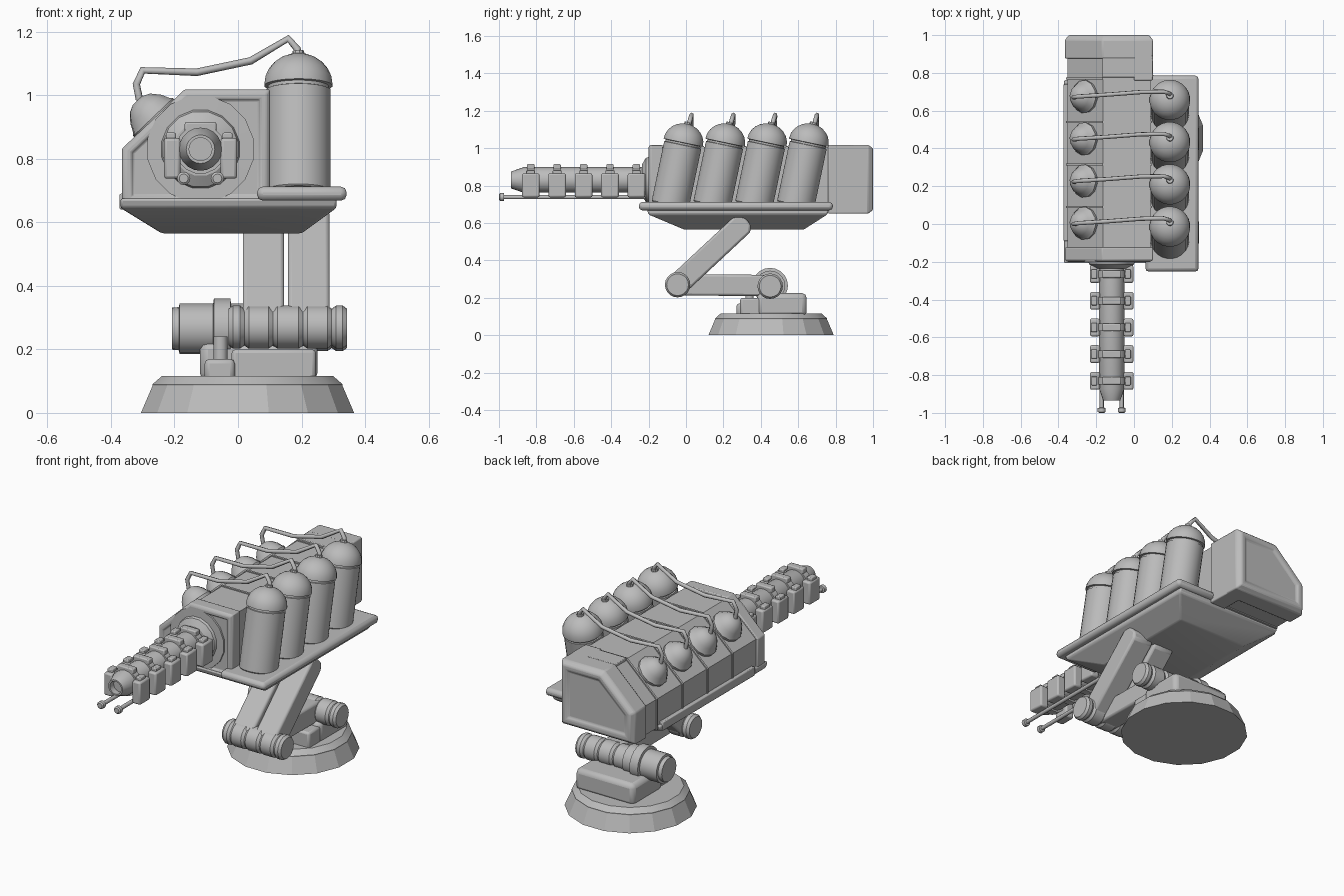
import bpy, bmesh, math
from mathutils import Vector

if "Cube" in bpy.data.objects:
    bpy.data.objects.remove(bpy.data.objects["Cube"])

grey = bpy.data.materials.new("grey metal")
grey.diffuse_color = (0.5, 0.5, 0.5, 1)
grey.use_nodes = True
grey.node_tree.nodes["Principled BSDF"].inputs["Base Color"].default_value = grey.diffuse_color


def finish(name, bm, bevel=0.0, segs=2, angle=35):
    bmesh.ops.recalc_face_normals(bm, faces=bm.faces)
    me = bpy.data.meshes.new(name)
    bm.to_mesh(me)
    bm.free()
    ob = bpy.data.objects.new(name, me)
    bpy.context.collection.objects.link(ob)
    me.materials.append(grey)
    if bevel:
        m = ob.modifiers.new("bevel", 'BEVEL')
        m.width, m.segments, m.limit_method = bevel, segs, 'ANGLE'
    bpy.ops.object.select_all(action='DESELECT')
    ob.select_set(True)
    bpy.context.view_layer.objects.active = ob
    bpy.ops.object.shade_smooth_by_angle(angle=math.radians(angle))
    return ob


def loft(name, rings, **kw):
    """Skin a list of equal-sized point rings and cap both ends."""
    bm = bmesh.new()
    vs = [[bm.verts.new(p) for p in r] for r in rings]
    n = len(vs[0])
    for a, b in zip(vs, vs[1:]):
        for i in range(n):
            bm.faces.new((a[i], a[(i + 1) % n], b[(i + 1) % n], b[i]))
    bm.faces.new(vs[0])
    bm.faces.new(vs[-1])
    return finish(name, bm, **kw)


def box(name, x0, x1, y0, y1, z0, z1, **kw):
    return loft(name, [[(x0, y0, z), (x1, y0, z), (x1, y1, z), (x0, y1, z)] for z in (z0, z1)], **kw)


def turned(name, origin, axis, profile, n=20, **kw):
    """Profile of (distance along axis, radius), turned around the axis."""
    o, a = Vector(origin), Vector(axis).normalized()
    u = a.orthogonal().normalized()
    w = a.cross(u)
    rings = []
    for d, r in profile:
        rings.append([o + a * d + (u * math.cos(t) + w * math.sin(t)) * r
                      for t in (2 * math.pi * (i + .5) / n for i in range(n))])
    return loft(name, rings, **kw)


def prism(name, pts, y0, y1, **kw):
    return loft(name, [[(x, y, z) for x, z in pts] for y in (y0, y1)], **kw)


def pipe(name, pts, r):
    cu = bpy.data.curves.new(name, 'CURVE')
    cu.dimensions, cu.bevel_depth, cu.bevel_resolution, cu.use_fill_caps = '3D', r, 1, True
    sp = cu.splines.new('POLY')
    sp.points.add(len(pts) - 1)
    for p, co in zip(sp.points, pts):
        p.co = (*co, 1)
    cu.materials.append(grey)
    ob = bpy.data.objects.new(name, cu)
    bpy.context.collection.objects.link(ob)


def link_arm(name, x0, x1, a, b, half):
    """Bar in the y-z plane from a to b, with clipped corners at the far end."""
    a, b = Vector(a), Vector(b)
    d = (b - a).normalized()
    s = Vector((-d.y, d.x)) * half
    pts = [a - s, b - s - d * .03, b - s * .5, b + s * .5, b + s - d * .03, a + s]
    return loft(name, [[(x, p.x, p.y) for p in pts] for x in (x0, x1)], bevel=.012)


Z, X, Y = (0, 0, 1), (1, 0, 0), (0, 1, 0)

# Base and shoulder joint
turned("base", (.03, .455, 0), Z, [(0, .342), (.085, .305), (.09, .305), (.116, .275)], n=16, angle=20)
box("shoulder_block", -.12, .25, .38, .645, .1, .225, bevel=.025)
box("shoulder_front_block", -.02, .245, .29, .4, .1, .2, bevel=.012)
box("actuator_block", -.105, -.01, .27, .38, .1, .17, bevel=.015)
turned("actuator_post", (-.055, .34, .12), Z, [(0, .022), (.12, .022)], n=12)
turned("shoulder_motor", (-.208, .45, .265), X,
       [(0, .066), (.022, .068), (.024, .08), (.13, .08), (.132, .095),
        (.184, .095), (.186, .08), (.24, .08)])


def hinge(name, y, z, x0=-.03):
    """Row of rounded barrels along x with a cap on each end."""
    cuts = [x0, .02, .11, .205, .295, .343]
    prof = []
    for a, b in zip(cuts, cuts[1:]):
        prof += [(a, .058), (a + .014, .068), (b - .014, .068), (b, .058)]
    turned(name, (0, y, z), X, [p for i, p in enumerate(prof) if i == 0 or p != prof[i - 1]], n=20)


hinge("shoulder_hinge", .45, .262)
hinge("elbow_hinge", -.045, .27)
link_arm("lower_arm", .10, .215, (-.045, .27), (.47, .265), .057)
for x in (.015, .158):
    link_arm("upper_arm", x, x + .13, (-.045, .27), (.325, .615), .06)

# Tapered tray under the body
loft("tray", [[(x0, y0, z), (x1, y0, z), (x1, y1, z), (x0, y1, z)] for x0, x1, y0, y1, z in
              ((-.24, .2, -.01, .63, .565), (-.37, .31, -.2, .755, .645), (-.37, .31, -.21, .765, .675))],
     bevel=.008)
box("tank_shelf", .06, .342, -.252, .785, .668, .712, bevel=.018)
box("side_strip", -.373, -.34, -.09, .74, .64, .69, bevel=.005)


# Main body: inset middle between two end frames
def outline(g):
    return [(-.365 + g, .65 + g), (.1 - g, .65 + g), (.1 - g, 1.018 - g),
            (-.168 + g * .4, 1.018 - g), (-.365 + g, .832 - g * .4)]


prism("body_core", outline(.012), -.15, .95)
loft("rear_frame", [[(x, y, z) for x, z in outline(g)] for g, y in
                    ((0, .875), (0, .975), (.02, 1), (.045, 1), (.055, .99))], bevel=.008)
loft("front_frame", [[(x, y, z) for x, z in outline(g)] for g, y in
                     ((0, -.125), (0, -.19), (.012, -.2), (.03, -.2), (.034, -.19))], bevel=.005)
for y in (.09, .315, .54, .77):
    prism("body_rib", outline(.006), y - .006, y + .006)
box("rear_side_cover", 0, .1, .76, .9, .65, 1.018, bevel=.006)
box("rear_top_step", -.168, .1, .775, .88, .98, 1.018, bevel=.004)

# Gun barrel with mount
BX, BZ = -.118, .83
turned("barrel_mount", (BX, -.185, BZ), (0, -1, 0),
       [(0, .17), (.015, .17), (.016, .125), (.03, .12), (.05, .085)], n=16, angle=25)
turned("barrel", (BX, -.2, BZ), (0, -1, 0),
       [(0, .068), (.67, .068), (.735, .045), (.735, .036), (.7, .036)])
for i in range(5):
    y = -.265 - i * .1413
    turned("barrel_ring", (BX, y + .02, BZ), (0, -1, 0), [(0, .078), (.04, .078)], n=16)
    for s in (-1, 1):
        cx = BX + s * .089
        box("barrel_pad", cx - .026, cx + .026, y - .047, y + .047, .737, .865, bevel=.009)
        box("pad_clamp", cx - .02, cx + .012, y - .024, y + .024, .85, .882, bevel=.005)
    box("ring_lug", BX - .05, BX + .05, y - .02, y + .02, .87, .915, bevel=.006)
for s in (-1, 1):
    turned("guide_rod", (BX + s * .053, -.19, .738), (0, -1, 0),
           [(0, .011), (.782, .011), (.784, .021), (.804, .021), (.81, .014)], n=12)

# Tilted tanks, slope domes and connecting hoses
for i in range(4):
    y = i * .2235
    q = [(t, .108 * math.cos(a), .1 * math.sin(a)) for t, a in ((k, k * math.pi / 12) for k in range(6))]
    turned("tank", (.19, y - .085, .695), (0, .21, 1),
           [(0, .098), (.005, .102), (.328, .102), (.33, .096), (.34, .096), (.342, .108)]
           + [(.345 + h, r) for _, r, h in q] + [(.445, .004)], n=24)
    turned("hose_fitting", (.19, y + .005, 1.11), (0, .2, 1), [(0, .022), (.03, .018)], n=10)
    turned("slope_dome", (-.252, y + .004, .915), (-.69, 0, .725),
           [(0, .085), (.022, .088), (.03, .08), (.055, .068), (.082, .045), (.094, .02)], n=12, angle=30)
    pipe("hose", [(.195, y + .008, 1.1), (.187, y + .02, 1.145), (.158, y + .03, 1.178), (.04, y + .028, 1.108),
                  (-.13, y + .015, 1.072), (-.3, y + .004, 1.078), (-.32, y, 1.035), (-.31, y, .985)], .012)
